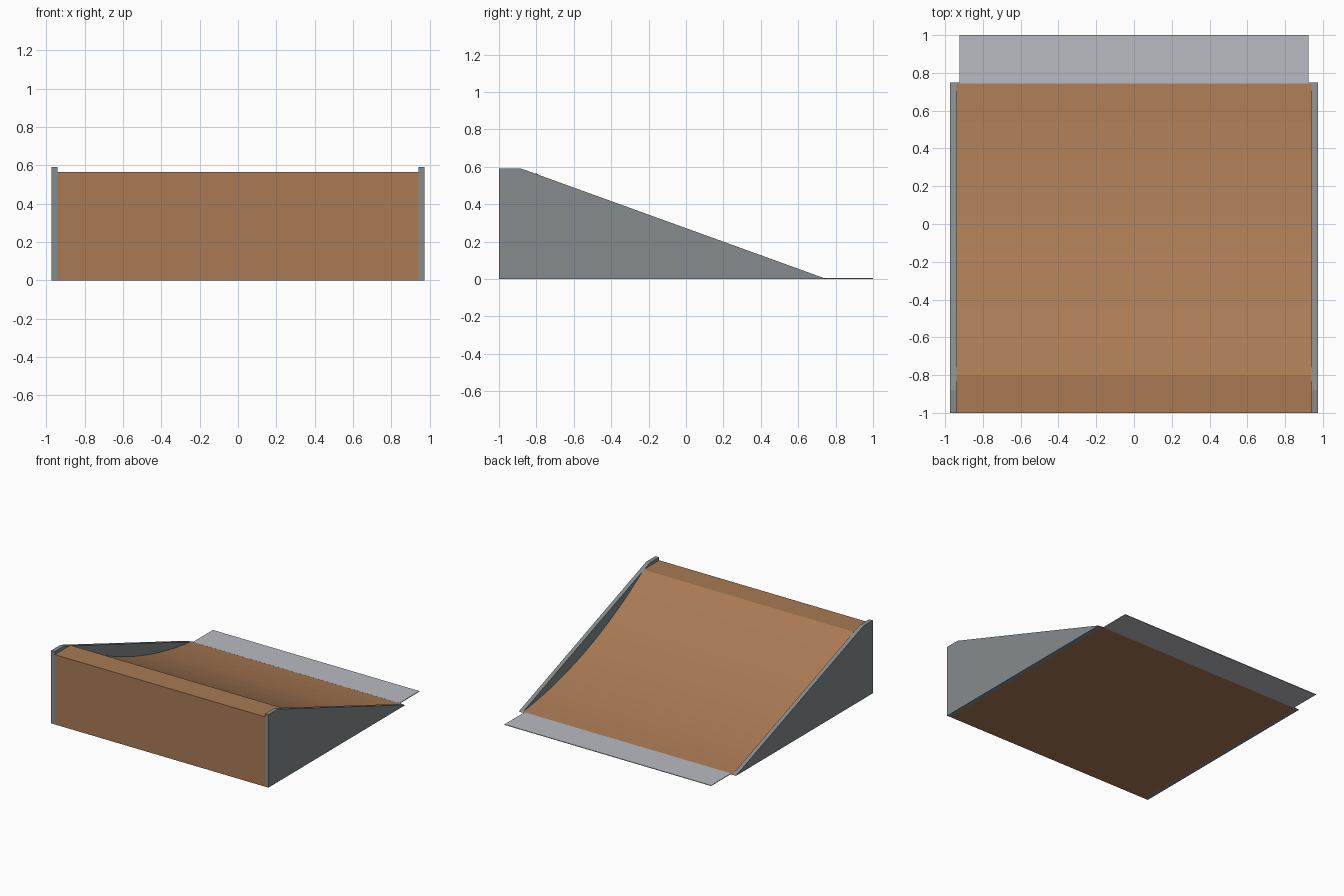
import bpy, bmesh, math

if "Cube" in bpy.data.objects:
    bpy.data.objects.remove(bpy.data.objects["Cube"])


def material(name, rgb):
    m = bpy.data.materials.new(name)
    lin = [((c / 255 + 0.055) / 1.055) ** 2.4 for c in rgb]
    m.diffuse_color = (*lin, 1)
    m.use_nodes = True
    m.node_tree.nodes["Principled BSDF"].inputs["Base Color"].default_value = m.diffuse_color
    return m


wood = material("brown_wood", (169, 122, 84))
steel = material("grey_side_steel", (133, 140, 142))
plate = material("light_plate_metal", (186, 187, 193))


def extrude_profile(name, points, x0, x1, mat):
    """Extrude a (y, z) outline along x."""
    bm = bmesh.new()
    face = bm.faces.new([bm.verts.new((x0, y, z)) for y, z in points])
    ext = bmesh.ops.extrude_face_region(bm, geom=[face])
    verts = [v for v in ext["geom"] if isinstance(v, bmesh.types.BMVert)]
    bmesh.ops.translate(bm, verts=verts, vec=(x1 - x0, 0, 0))
    bmesh.ops.recalc_face_normals(bm, faces=bm.faces)
    me = bpy.data.meshes.new(name)
    bm.to_mesh(me)
    bm.free()
    me.materials.append(mat)
    ob = bpy.data.objects.new(name, me)
    bpy.context.collection.objects.link(ob)
    return ob


# ramp body: flat deck, then a concave arc down to the toe
y0, z0, y1, z1 = -0.80, 0.565, 0.75, 0.004
slope = math.atan2(z0 - z1, y1 - y0)
half = math.radians(14)
radius = math.hypot(y1 - y0, z0 - z1) / 2 / math.sin(half)
cy = y1 + radius * math.sin(slope - half)
cz = z1 + radius * math.cos(slope - half)
steps = 16
arc = []
for i in range(steps + 1):
    a = slope + half - 2 * half * i / steps
    arc.append((cy - radius * math.sin(a), cz - radius * math.cos(a)))
extrude_profile("ramp_body", [(-1, 0), (-1, z0)] + arc + [(y1, 0)], -0.94, 0.94, wood)

# side panels
side = [(-1, 0), (-1, 0.59), (-0.88, 0.59), (0.735, 0.006), (0.75, 0.0)]
for name, s in (("left_side_panel", -1), ("right_side_panel", 1)):
    extrude_profile(name, side, s * 0.94, s * 0.973, steel)

# thin toe plate on the ground
extrude_profile("toe_plate", [(0.745, 0), (0.745, 0.005), (1, 0.005), (1, 0)], -0.925, 0.925, plate)
